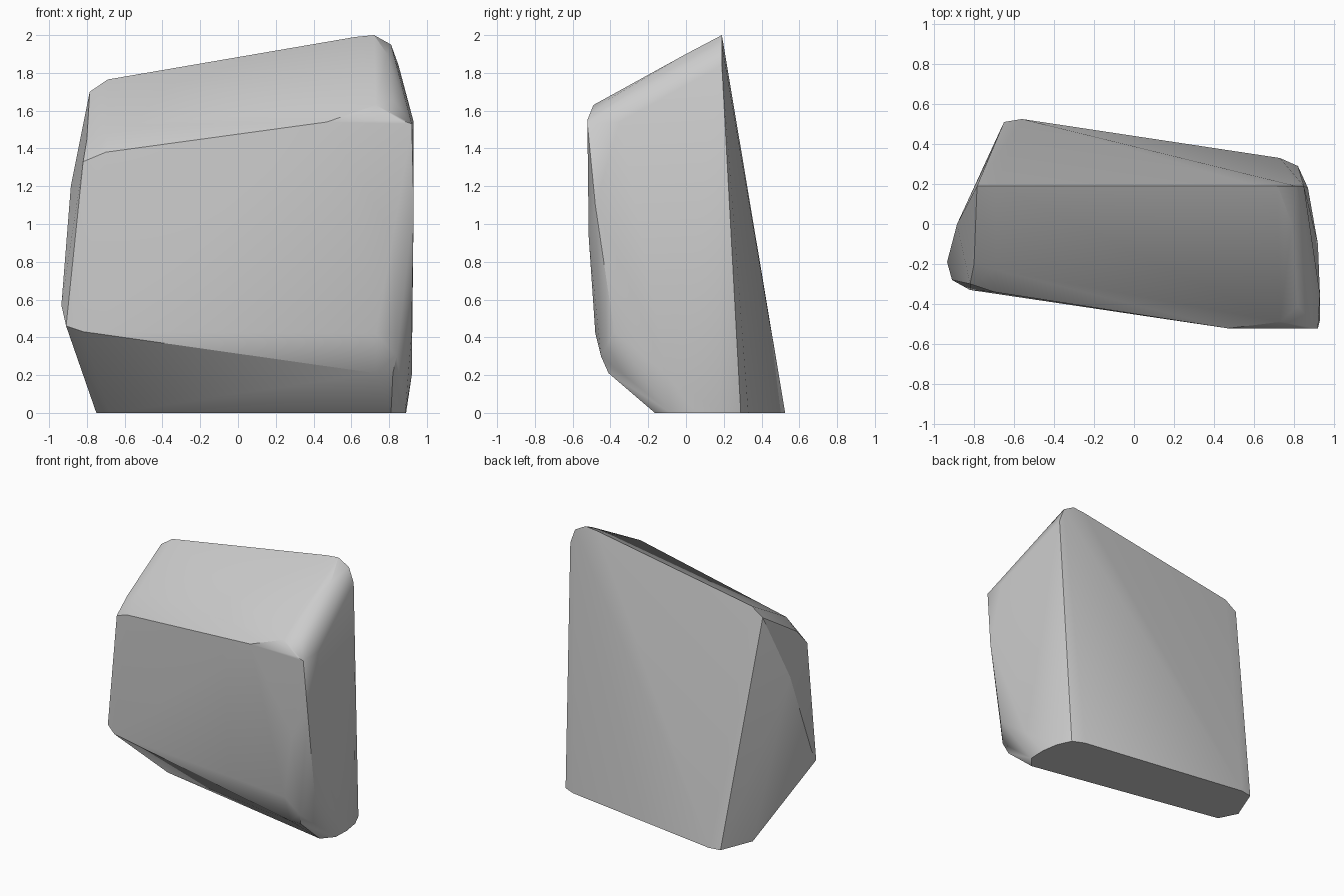
import bpy, bmesh

# Boulder described by a few rings of corner points, wrapped in a convex hull
base = [(-.65, .51, 0), (-.56, .525, 0), (.73, .33, 0), (.82, .29, 0), (.87, .18, 0),
        (.89, .05, 0), (.885, -.08, 0), (.81, -.165, 0), (-.68, .12, 0), (-.75, .26, 0)]
lower = [(.82, -.41, .21), (.73, -.41, .21), (.84, -.45, .30), (.73, -.48, .42),
         (.92, -.38, .43), (.92, -.1, .2), (-.82, -.33, .43), (-.91, -.28, .46),
         (-.935, -.19, .57)]
middle = [(.82, -.515, .93), (.93, -.48, 1.1), (-.885, 0, 1.2), (-.82, -.3, 1.33)]
shoulder = [(.92, -.522, 1.53), (.86, -.522, 1.55), (.47, -.522, 1.54), (.93, -.35, 1.54),
            (-.5, -.37, 1.4), (-.7, -.34, 1.38), (.73, -.49, 1.63), (.82, -.41, 1.66),
            (-.8, -.2, 1.45), (-.69, -.23, 1.52)]
crest = [(-.785, .19, 1.70), (-.69, .19, 1.765), (.62, .19, 1.99), (.72, .19, 2),
         (.81, .19, 1.95), (.85, .19, 1.84), (.79, 0, 1.9)]

bm = bmesh.new()
for p in base + lower + middle + shoulder + crest:
    bm.verts.new(p)
hull = bmesh.ops.convex_hull(bm, input=bm.verts)
bmesh.ops.delete(bm, geom=[v for v in bm.verts if not v.link_faces], context='VERTS')
bmesh.ops.recalc_face_normals(bm, faces=bm.faces)

mesh = bpy.data.meshes.new("boulder")
bm.to_mesh(mesh)
bm.free()
boulder = bpy.data.objects.new("boulder", mesh)
bpy.context.collection.objects.link(boulder)

# Soft shading over shallow facets, crisp at strong edges
bpy.context.view_layer.objects.active = boulder
boulder.select_set(True)
bpy.ops.object.shade_smooth_by_angle(angle=0.5)
